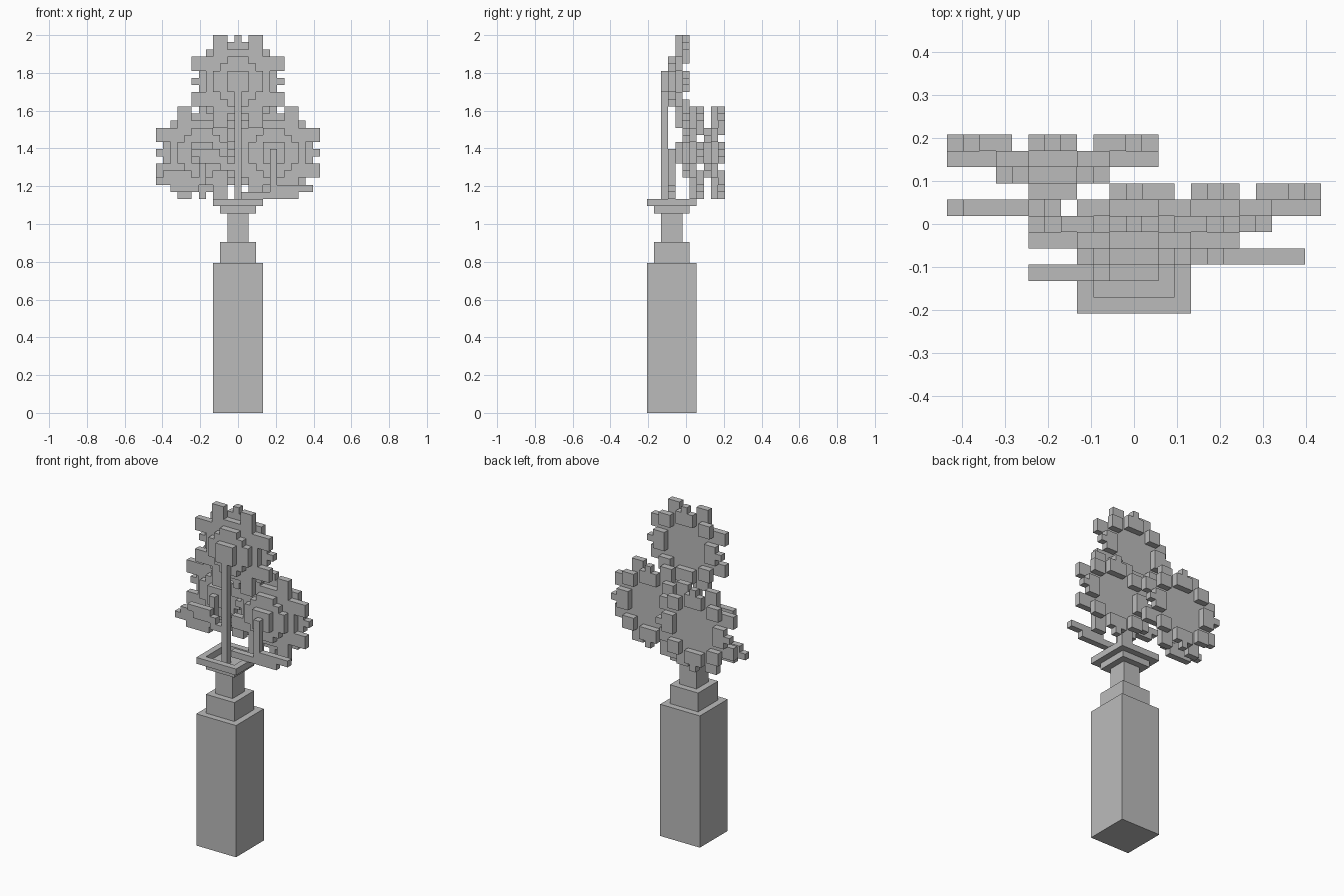
import bpy, bmesh, math
from mathutils import Vector

default = bpy.data.objects.get("Cube")
if default:
    bpy.data.objects.remove(default, do_unlink=True)

V = 2 / 53                      # edge of one block
OFFSET = Vector((11.5, 5.5, 0))

grey = bpy.data.materials.new("plain_grey")
grey.use_nodes = True
colour = (0.5, 0.5, 0.5, 1)
grey.diffuse_color = colour
grey.node_tree.nodes["Principled BSDF"].inputs["Base Color"].default_value = colour

taken = set()


def block(xs, ys, zs):
    """Cells of a box; each range is (first, last)."""
    span = lambda r: range(r[0], r[1] + 1)
    return {(x, y, z) for x in span(xs) for y in span(ys) for z in span(zs)}


def build(name, cells):
    """Turn a set of cells into a mesh of its outer faces."""
    cells = cells - taken
    taken.update(cells)
    bm = bmesh.new()
    for cell in sorted(cells):
        for axis in range(3):
            for side in (-1, 1):
                n = [0, 0, 0]
                n[axis] = side
                if tuple(c + d for c, d in zip(cell, n)) in cells:
                    continue
                normal = Vector(n)
                u = Vector((0, 0, 0))
                u[(axis + 1) % 3] = 0.5
                w = normal.cross(u)
                mid = Vector(cell) + Vector((0.5, 0.5, 0.5)) + normal * 0.5
                corners = (mid - u - w, mid + u - w, mid + u + w, mid - u + w)
                bm.faces.new([bm.verts.new((p - OFFSET) * V) for p in corners])
    bmesh.ops.remove_doubles(bm, verts=bm.verts[:], dist=V / 100)
    bmesh.ops.dissolve_limit(bm, angle_limit=math.radians(1),
                             verts=bm.verts[:], edges=bm.edges[:])
    mesh = bpy.data.meshes.new(name)
    bm.to_mesh(mesh)
    bm.free()
    mesh.materials.append(grey)
    bpy.context.collection.objects.link(bpy.data.objects.new(name, mesh))


def flower(name, cx, cz, back):
    """Round blossom facing the front, with eight-fold symmetric petals."""
    petals, heart, centre = set(), set(), set()
    for dx in range(-6, 7):
        for dz in range(-6, 7):
            lo, hi = sorted((abs(dx), abs(dz)))
            at = lambda layer: (cx + dx, back - layer, cz + dz)
            # front petals: disc with paired tips
            if (hi <= 4 and lo + hi <= 7) or (hi >= 5 and lo in (2, 3)):
                petals.add(at(1))
            # back petals: one on each side, one on each diagonal
            if (hi >= 4 and lo <= min(1, 6 - hi)) or (lo >= 3 and hi <= 4):
                petals.add(at(0))
            if hi <= 3 and lo + hi <= 4:
                heart.add(at(2))
            if hi <= 1:
                centre.add(at(3))
    build(name + "_petals", petals)
    build(name + "_heart", heart)
    build(name + "_centre", centre)


# Vase
build("vase_body", block((8, 14), (0, 6), (0, 20)))
build("vase_shoulder", block((9, 13), (1, 5), (21, 23)))
build("vase_neck", block((10, 12), (2, 4), (24, 27)))
build("vase_lip", block((9, 13), (1, 5), (28, 28)))
build("vase_rim", block((8, 14), (0, 6), (29, 29)) - block((9, 13), (1, 5), (29, 29)))

# Blossoms
flower("top_flower", 11, 46, 5)
flower("left_flower", 16, 36, 7)
flower("right_flower", 6, 36, 10)

# Stems
build("main_stem", block((11, 11), (2, 2), (29, 46)))
build("left_stem", block((16, 16), (3, 3), (31, 36)) | block((12, 16), (3, 3), (30, 30)))
build("right_stem", block((6, 6), (6, 6), (33, 36)))

# Leaves
build("left_leaf", block((17, 21), (3, 3), (31, 31)) | block((16, 19), (3, 3), (30, 30)))
build("right_leaf", block((0, 6), (6, 6), (32, 32)) | block((2, 5), (6, 6), (31, 31))
      | block((1, 4), (6, 6), (33, 33)))
build("front_leaf", block((5, 8), (2, 2), (36, 36)) | block((6, 9), (2, 2), (35, 35))
      | block((9, 10), (2, 2), (34, 34)))
